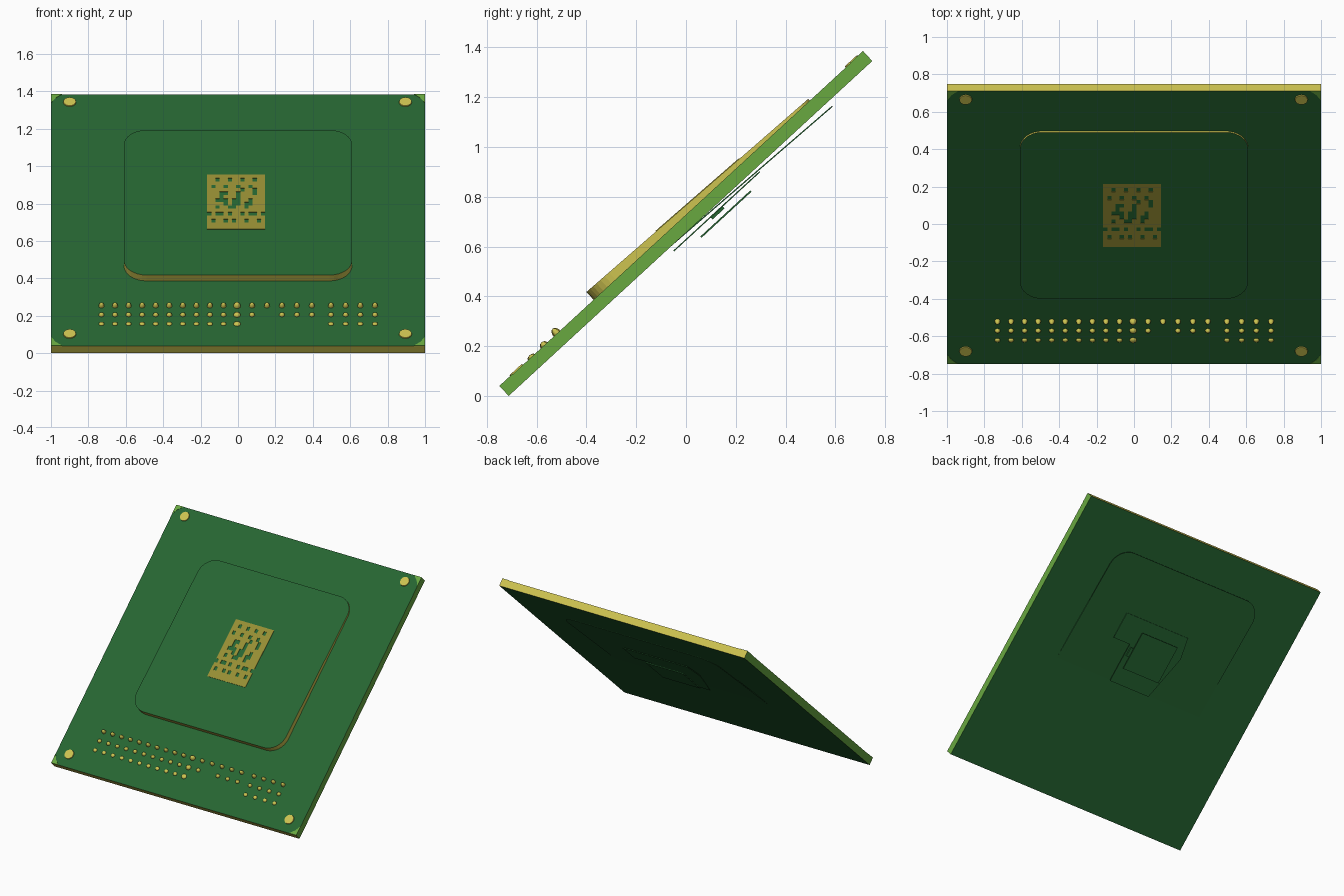
import bpy, bmesh, math
from mathutils import Matrix, Vector

cube = bpy.data.objects.get("Cube")
if cube:
    bpy.data.objects.remove(cube)

# Everything is modelled flat, then leaned back by this frame
LEAN = Matrix.Translation((0, 0, 0.692)) @ Matrix.Rotation(math.radians(42.65), 4, 'X')
HALF_LEN, HALF_THICK = 0.9925, 0.0265


def material(name, rgb):
    lin = [((c / 255 + 0.055) / 1.055) ** 2.4 for c in rgb] + [1]
    m = bpy.data.materials.new(name)
    m.use_nodes = True
    m.diffuse_color = lin
    m.node_tree.nodes["Principled BSDF"].inputs["Base Color"].default_value = lin
    return m


dark_green = material("dark green", (38, 102, 50))
light_green = material("light green", (104, 168, 64))
yellow = material("yellow", (205, 195, 80))
olive = material("olive", (150, 142, 52))


def finish(name, bm, mats, rule=None, smooth=False):
    bmesh.ops.recalc_face_normals(bm, faces=bm.faces)
    for f in bm.faces:
        f.smooth = smooth
        if rule:
            f.material_index = rule(f.normal)
    bm.transform(LEAN)
    me = bpy.data.meshes.new(name)
    bm.to_mesh(me)
    bm.free()
    for m in mats:
        me.materials.append(m)
    ob = bpy.data.objects.new(name, me)
    bpy.context.collection.objects.link(ob)
    return ob


def prism(bm, outline, low, high):
    """Solid between two height functions of v over an outline."""
    bot = [bm.verts.new((x, v, low(v))) for x, v in outline]
    top = [bm.verts.new((x, v, high(v))) for x, v in outline]
    bm.faces.new(bot[::-1])
    bm.faces.new(top)
    n = len(outline)
    for i in range(n):
        j = (i + 1) % n
        bm.faces.new((bot[i], bot[j], top[j], top[i]))


def rect(x0, x1, v0, v1):
    return [(x0, v0), (x1, v0), (x1, v1), (x0, v1)]


def rounded(x0, x1, v0, v1, r, steps=8):
    pts = []
    centres = [(x1 - r, v1 - r), (x0 + r, v1 - r), (x0 + r, v0 + r), (x1 - r, v0 + r)]
    for q, (cx, cv) in enumerate(centres):
        for s in range(steps + 1):
            a = (q + s / steps) * math.pi / 2
            pts.append((cx + r * math.cos(a), cv + r * math.sin(a)))
    return pts


def flat(h):
    return lambda v: h


# Board: dark faces, light green flanks, yellow ends
def board_rule(n):
    return 0 if abs(n.z) > 0.5 else 1 if abs(n.x) > 0.5 else 2


bm = bmesh.new()
prism(bm, rect(-1, 1, -HALF_LEN, HALF_LEN), flat(-HALF_THICK), flat(HALF_THICK))
finish("board", bm, [dark_green, light_green, yellow], board_rule)

# Light green slivers at the board corners
bm = bmesh.new()
for sx in (-1, 1):
    for sv in (-1, 1):
        x, v = sx, sv * HALF_LEN
        prism(bm, [(x, v), (x - sx * 0.06, v), (x - sx * 0.025, v - sv * 0.03), (x, v - sv * 0.07)],
              flat(HALF_THICK - 0.002), flat(HALF_THICK + 0.002))
finish("corner_trim", bm, [light_green])


# Raised panel, thicker at its lower edge, with yellow walls
def panel_face(v):
    return 0.0555 - 0.028 * v


bm = bmesh.new()
prism(bm, rounded(-0.61, 0.61, -0.48, 0.70, 0.12), flat(0), panel_face)
finish("raised_panel", bm, [dark_green, yellow], lambda n: 0 if abs(n.z) > 0.5 else 1)


# Rear sheet of the panel, rising out of the back of the board
def rear_face(v):
    return -0.030 - 0.032 * v


bm = bmesh.new()
prism(bm, rounded(-0.62, 0.62, -0.44, 0.752, 0.13), rear_face, lambda v: rear_face(v) + 0.005)
finish("rear_sheet", bm, [dark_green])

# Stacked thin plates behind the board
bm = bmesh.new()
prism(bm, [(-0.165, -0.11), (0.17, -0.11), (0.17, 0.17), (0.31, 0.17), (0.31, 0.36),
           (-0.22, 0.36), (-0.25, 0.21)], flat(-0.05), flat(-0.045))
finish("rear_bracket", bm, [dark_green])

bm = bmesh.new()
prism(bm, rect(-0.16, 0.145, 0.007, 0.28), flat(-0.084), flat(-0.077))
finish("rear_plate", bm, [dark_green])

bm = bmesh.new()
prism(bm, rect(0.13, 0.155, 0.09, 0.155), flat(-0.06), flat(-0.046))
finish("rear_tab", bm, [dark_green])

# Patterned square in the middle of the panel
PATTERN = [
    "##############",
    "##.##.##.##.##",
    "##############",
    "#.##.##.##.###",
    "########.##.##",
    "###..##.###.##",
    "###.###.######",
    "##...#..##.###",
    "####.#..#..###",
    "##.##..##.####",
    "##############",
    ".#..#.##.#..#.",
    "##############",
    "#.##.#.##.##.#",
    "##############",
    "##############",
]
bm = bmesh.new()
cw, ch = 0.31 / len(PATTERN[0]), 0.445 / len(PATTERN)
for r, row in enumerate(PATTERN):
    v1 = 0.335 - r * ch
    c = 0
    while c < len(row):
        start = c
        while c < len(row) and row[c] == "#":
            c += 1
        if c > start:
            prism(bm, rect(-0.165 + start * cw, -0.165 + c * cw, v1 - ch, v1),
                  lambda v: panel_face(v) - 0.002, lambda v: panel_face(v) + 0.003)
        c += 1
finish("pattern_square", bm, [olive])

# Corner rivets
bm = bmesh.new()
for x in (-0.9, 0.895):
    for v in (-0.90, 0.93):
        bmesh.ops.create_cone(bm, cap_ends=True, segments=20, radius1=0.036, radius2=0.033,
                              depth=0.012,
                              matrix=Matrix.Translation((x, v, HALF_THICK)))
finish("corner_rivets", bm, [yellow])

# Three rows of small studs, with a gap in the lower row
left = [-0.73 + 0.0725 * i for i in range(11)]
middle = [0.075 + 0.08 * i for i in range(5)]
right = [0.497 + 0.0785 * i for i in range(4)]
rows = [(-0.68, left + middle + right, 0.026),
        (-0.75, left + middle[:1] + middle[2:] + right, 0.016),
        (-0.82, left + right, 0.010)]
bm = bmesh.new()
for v, xs, height in rows:
    for x in xs:
        grow = 1.3 if x == left[-1] else 1
        size = Vector((0.015 * grow, 0.014 * grow, height))
        bmesh.ops.create_uvsphere(
            bm, u_segments=12, v_segments=8, radius=1,
            matrix=Matrix.Translation((x, v, HALF_THICK)) @ Matrix.Diagonal(size.to_4d()))
finish("studs", bm, [yellow], smooth=True)
